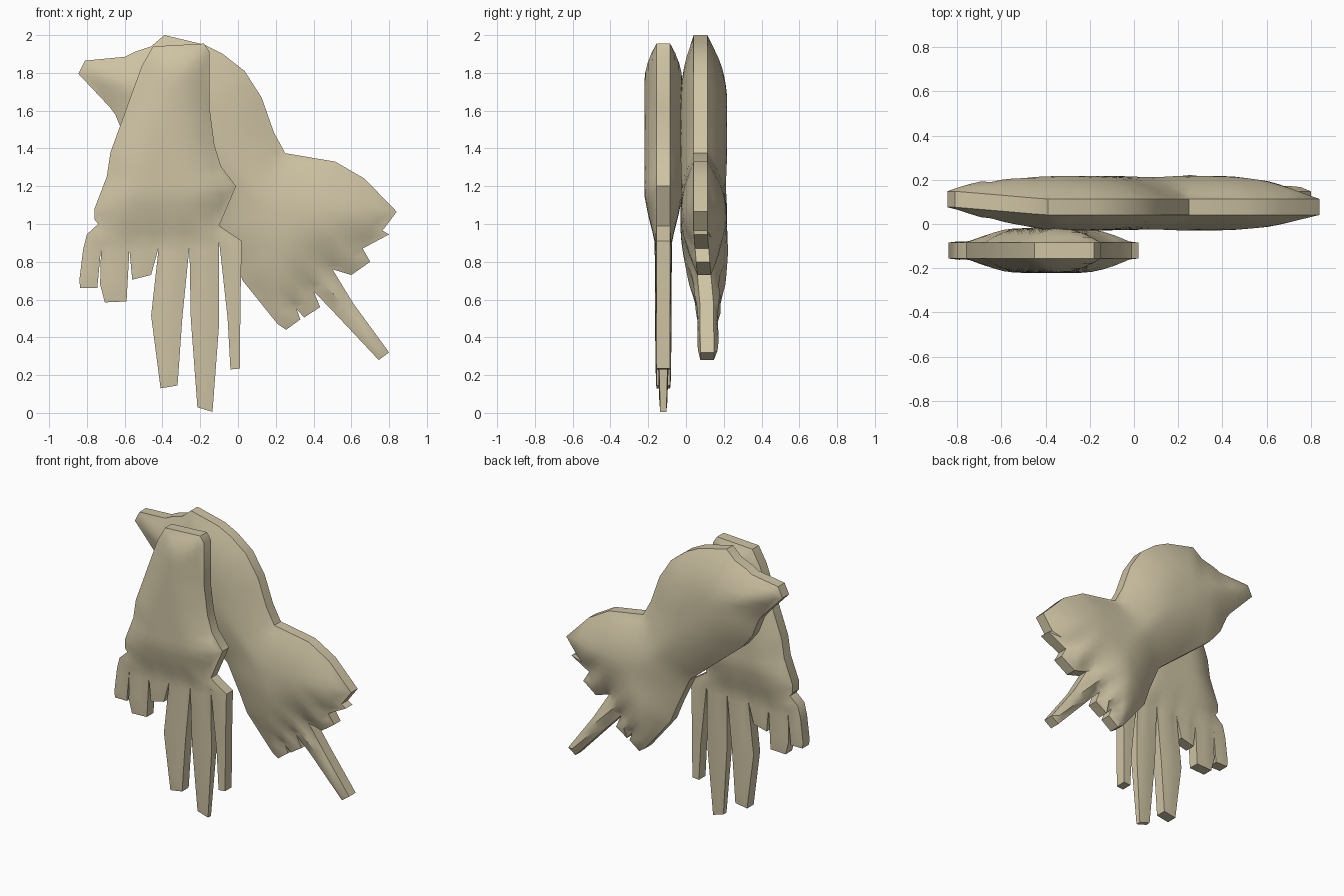
import bpy
import bmesh
from mathutils import Vector
from mathutils.geometry import delaunay_2d_cdt, intersect_point_line

cube = bpy.data.objects.get("Cube")
if cube:
    bpy.data.objects.remove(cube, do_unlink=True)

tan = bpy.data.materials.new("warm_tan")
tan.use_nodes = True
tan.diffuse_color = (0.62, 0.55, 0.37, 1)
tan.node_tree.nodes["Principled BSDF"].inputs["Base Color"].default_value = tan.diffuse_color


def clamp(value):
    return max(0.0, min(1.0, value))


def edge_distance(point, outline):
    """Distance from a point to the nearest edge of a closed outline."""
    best = 10.0
    for i, a in enumerate(outline):
        b = outline[i - 1]
        near, t = intersect_point_line(point, a, b)
        near = a.lerp(b, clamp(t))
        best = min(best, (point - Vector(near[:2])).length)
    return best


def padded_shape(name, points, surface, step=0.05):
    """Fill an outline in the xz plane and inflate it to a front and a back skin."""
    outline = [Vector(p) for p in points]
    count = len(outline)
    low_x, high_x = min(p.x for p in outline), max(p.x for p in outline)
    low_z, high_z = min(p.y for p in outline), max(p.y for p in outline)
    inner = []
    for i in range(int((high_x - low_x) / step) + 1):
        for j in range(int((high_z - low_z) / step) + 1):
            p = Vector((low_x + i * step, low_z + j * step))
            if edge_distance(p, outline) > step * 0.4:
                inner.append(p)
    rim = [(i, (i + 1) % count) for i in range(count)]
    flat, _, tris, *_ = delaunay_2d_cdt(outline + inner, rim, [], 1, 0.0001)

    bm = bmesh.new()
    front, back = {}, {}
    for i in sorted({v for tri in tris for v in tri}):
        x, z = flat[i]
        y_front, y_back = surface(x, z, edge_distance(flat[i], outline))
        front[i] = bm.verts.new((x, y_front, z))
        back[i] = bm.verts.new((x, y_back, z))
    directed = {(t[k - 1], t[k]) for t in tris for k in range(len(t))}
    for tri in tris:
        bm.faces.new([front[v] for v in tri])
        bm.faces.new([back[v] for v in reversed(tri)])
    # side wall along every open edge
    for a, b in directed:
        if (b, a) not in directed:
            bm.faces.new((front[b], front[a], back[a], back[b]))
    bmesh.ops.recalc_face_normals(bm, faces=bm.faces)

    mesh = bpy.data.meshes.new(name)
    bm.to_mesh(mesh)
    bm.free()
    mesh.materials.append(tan)
    obj = bpy.data.objects.new(name, mesh)
    bpy.context.collection.objects.link(obj)
    bpy.ops.object.select_all(action="DESELECT")
    obj.select_set(True)
    bpy.context.view_layer.objects.active = obj
    bpy.ops.object.shade_smooth_by_angle(angle=0.6)
    return obj


def dome(distance, width):
    return 1 - (1 - clamp(distance / width)) ** 2


def hand_surface(x, z, distance):
    wall = 0.036
    if -0.258 < x < -0.1:  # the longest finger thins towards its tip
        wall -= 0.02 * clamp((0.8 - z) / 0.8)
    puff = 0.015 + 0.05 * clamp((z - 0.9) / 0.25)
    half = wall + puff * dome(distance, 0.2)
    return -0.12 - half, -0.12 + half


def bird_surface(x, z, distance):
    # beak and tail sit a little further back than the body
    middle = 0.077 + 0.035 * max(clamp((-x - 0.4) / 0.4), clamp((0.95 - z) / 0.4))
    puff = dome(distance, 0.32)
    return middle - 0.036 - 0.07 * puff, middle + 0.036 + 0.105 * puff


# sleeve, cuff and hanging fingers
sleeve_right = [(-0.45, 1.94), (-0.18, 1.955), (-0.15, 1.91), (-0.15, 1.61),
                (-0.125, 1.42), (-0.09, 1.305), (-0.01, 1.2), (-0.1, 0.99), (0.02, 0.91)]
long_fingers = [(0.013, 0.6), (0.01, 0.235), (-0.04, 0.23), (-0.055, 0.5), (-0.1, 0.91),
                (-0.1, 0.47), (-0.135, 0.005), (-0.215, 0.03), (-0.25, 0.5), (-0.257, 0.88),
                (-0.295, 0.5), (-0.32, 0.145), (-0.41, 0.13), (-0.46, 0.515), (-0.42, 0.875)]
short_fingers = [(-0.46, 0.73), (-0.56, 0.705), (-0.575, 0.865), (-0.59, 0.59),
                 (-0.705, 0.585), (-0.73, 0.68), (-0.725, 0.875), (-0.745, 0.66),
                 (-0.835, 0.66), (-0.84, 0.7), (-0.82, 0.865), (-0.8, 0.945)]
sleeve_left = [(-0.74, 1.0), (-0.76, 1.025), (-0.76, 1.08), (-0.695, 1.25),
               (-0.675, 1.38), (-0.615, 1.545), (-0.51, 1.835)]
padded_shape("hanging_hand", sleeve_right + long_fingers + short_fingers + sleeve_left,
             hand_surface)

# beak, back, notched tail and belly
bird_top = [(-0.845, 1.795), (-0.81, 1.865), (-0.6, 1.885), (-0.55, 1.91), (-0.46, 1.94),
            (-0.39, 2.0), (-0.18, 1.95), (-0.08, 1.9), (0.035, 1.81), (0.125, 1.67),
            (0.19, 1.485), (0.25, 1.375), (0.515, 1.33), (0.67, 1.24), (0.84, 1.065)]
bird_tail = [(0.765, 0.965), (0.8, 0.945), (0.66, 0.87), (0.7, 0.8), (0.6, 0.73),
             (0.5, 0.76), (0.61, 0.58), (0.8, 0.32), (0.745, 0.28), (0.51, 0.53),
             (0.4, 0.645), (0.435, 0.56), (0.35, 0.505), (0.31, 0.55), (0.33, 0.495),
             (0.255, 0.44), (0.21, 0.47)]
bird_belly = [(0.025, 0.7), (-0.02, 0.82), (-0.11, 1.02), (-0.26, 1.146), (-0.52, 1.36),
              (-0.6, 1.46), (-0.65, 1.58), (-0.68, 1.62)]
padded_shape("bird_shape", bird_top + bird_tail + bird_belly, bird_surface)
